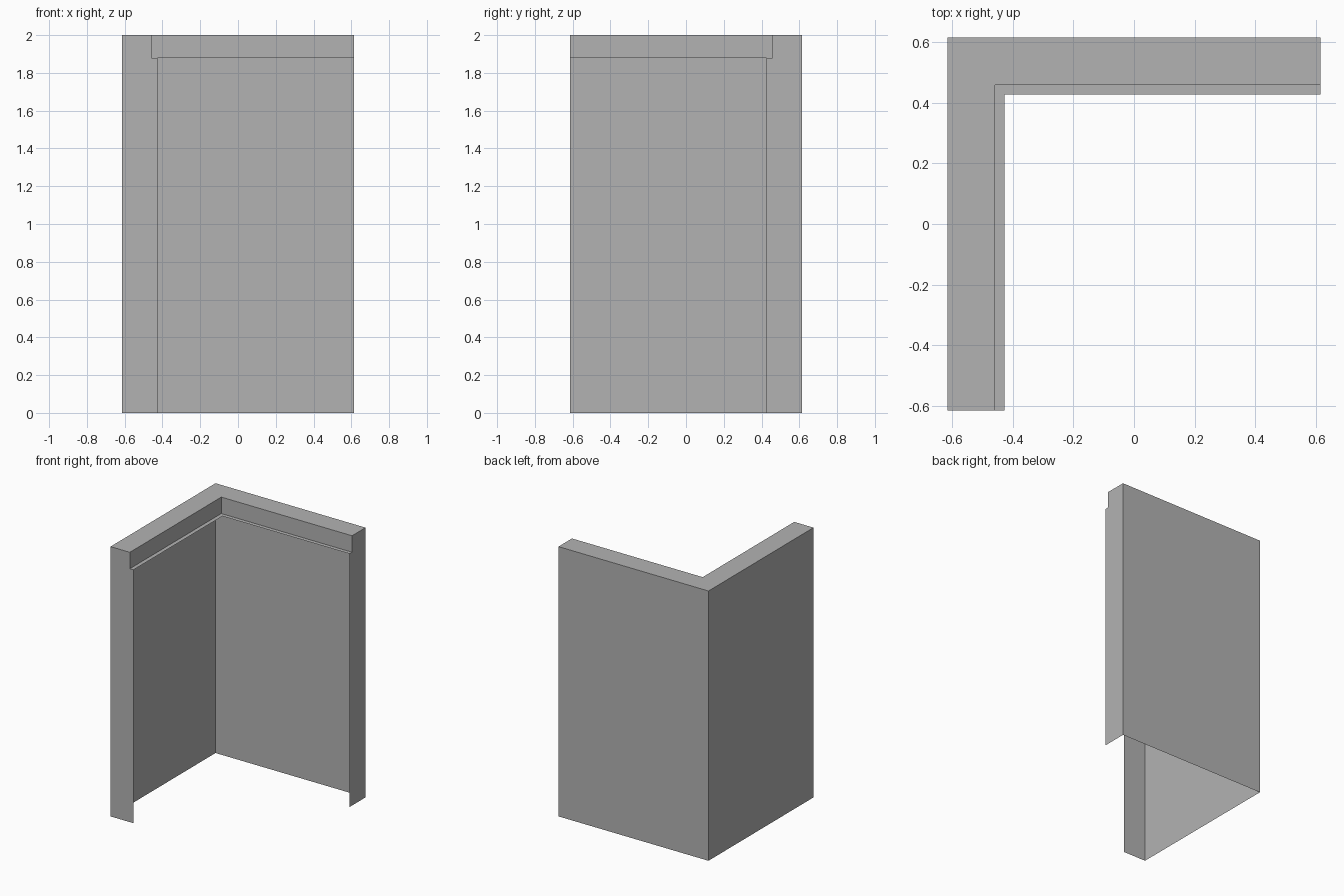
import bpy
import bmesh

if "Cube" in bpy.data.objects:
    bpy.data.objects.remove(bpy.data.objects["Cube"], do_unlink=True)

HALF = 0.615     # half of the outer width
HEIGHT = 2.0
LIP_Z = 1.878    # underside of the top lip
LIP_DEPTH = 0.158
LEDGE_DEPTH = 0.188

grey = bpy.data.materials.new("plain grey")
grey.use_nodes = True
colour = (0.45, 0.45, 0.45, 1)
grey.diffuse_color = colour
grey.node_tree.nodes["Principled BSDF"].inputs["Base Color"].default_value = colour

# Cross-section (depth inward, height): outer wall, top, lip, narrow ledge
profile = [(0, 0), (0, HEIGHT), (LIP_DEPTH, HEIGHT),
           (LIP_DEPTH, LIP_Z), (LEDGE_DEPTH, LIP_Z)]

# Sweep it along both arms with a mitred corner; inside and bottom stay open
bm = bmesh.new()
stations = [
    [bm.verts.new((-HALF + d, -HALF, z)) for d, z in profile],
    [bm.verts.new((-HALF + d, HALF - d, z)) for d, z in profile],
    [bm.verts.new((HALF, HALF - d, z)) for d, z in profile],
]
for a, b in zip(stations, stations[1:]):
    for i in range(len(profile) - 1):
        bm.faces.new((a[i], a[i + 1], b[i + 1], b[i]))

# Full-height end caps on the two arms
front_foot = bm.verts.new((-HALF + LEDGE_DEPTH, -HALF, 0))
side_foot = bm.verts.new((HALF, HALF - LEDGE_DEPTH, 0))
bm.faces.new(list(reversed(stations[0])) + [front_foot])
bm.faces.new([side_foot] + stations[2])
bmesh.ops.recalc_face_normals(bm, faces=bm.faces)

# Make sure the top faces upward
bm.normal_update()
top = max(bm.faces, key=lambda f: f.calc_center_median().z)
if top.normal.z < 0:
    bmesh.ops.reverse_faces(bm, faces=bm.faces)

mesh = bpy.data.meshes.new("corner_wall")
bm.to_mesh(mesh)
bm.free()
mesh.materials.append(grey)
wall = bpy.data.objects.new("corner_wall", mesh)
bpy.context.collection.objects.link(wall)
